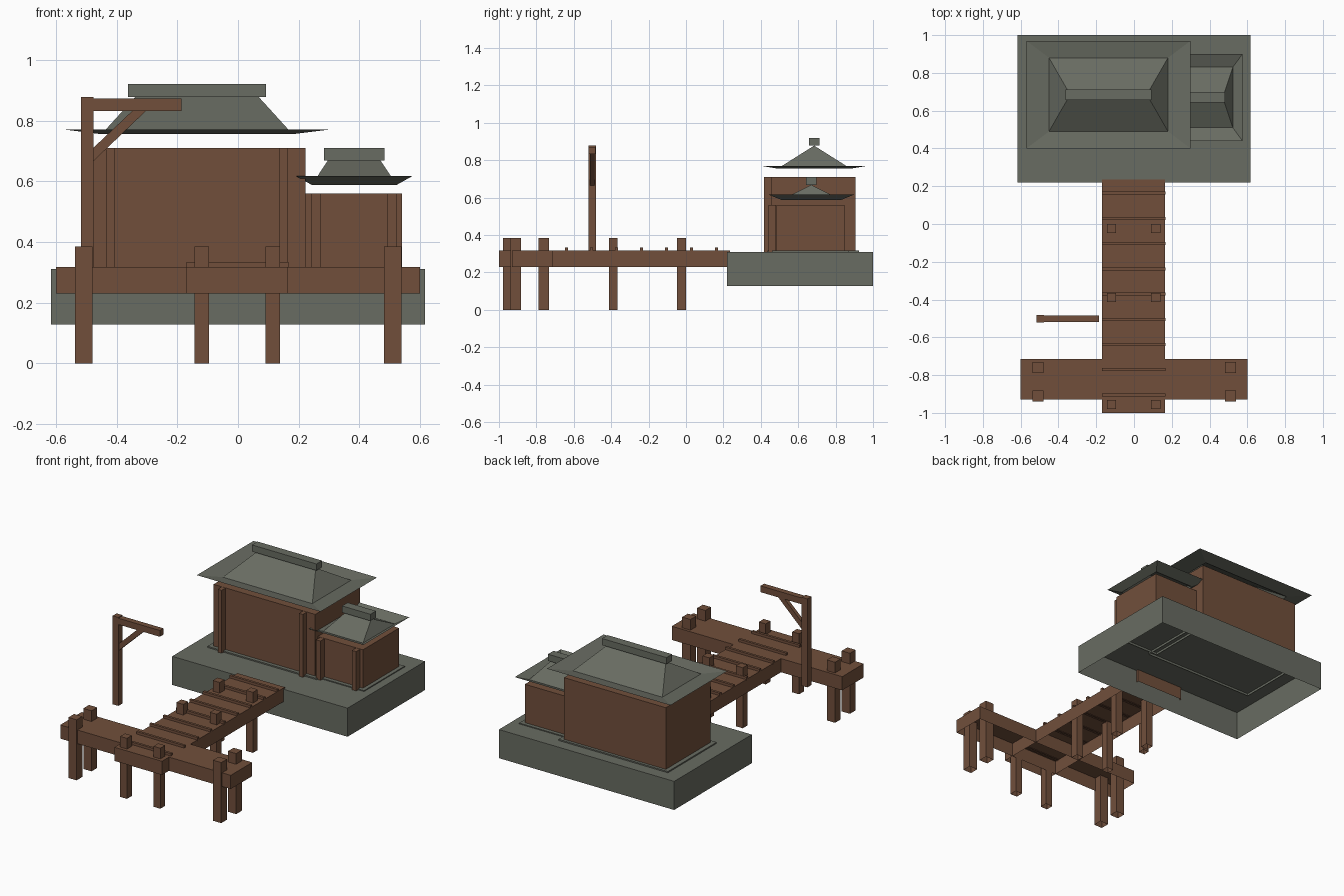
import bpy, bmesh

if "Cube" in bpy.data.objects:
    bpy.data.objects.remove(bpy.data.objects["Cube"])


def material(name, rgb):
    m = bpy.data.materials.new(name)
    m.diffuse_color = (*rgb, 1)
    m.use_nodes = True
    m.node_tree.nodes["Principled BSDF"].inputs["Base Color"].default_value = m.diffuse_color
    return m


WOOD = material("brown wood", (0.165, 0.078, 0.044))
STONE = material("grey stone", (0.140, 0.150, 0.122))


def finish(name, bm, mat):
    me = bpy.data.meshes.new(name)
    bm.to_mesh(me)
    bm.free()
    me.materials.append(mat)
    ob = bpy.data.objects.new(name, me)
    bpy.context.collection.objects.link(ob)
    return ob


def box(name, x, y, z, mat, open_bottom=True):
    """Box from (min, max) ranges, usually without its hidden bottom."""
    bm = bmesh.new()
    bmesh.ops.create_cube(bm, size=1)
    for v in bm.verts:
        v.co = [r[0] if c < 0 else r[1] for c, r in zip(v.co, (x, y, z))]
    bm.normal_update()
    if open_bottom:
        down = [f for f in bm.faces if f.normal.z < -0.5]
        bmesh.ops.delete(bm, geom=down, context='FACES_ONLY')
    return finish(name, bm, mat)


def around(c, w):
    return (c - w / 2, c + w / 2)


def roof(name, cx, cy, rim, eave, ridge, cap):
    """Hipped roof with upturned eaves; rim/eave = half x, half y, z."""
    bm = bmesh.new()
    rings = []
    for hx, hy, z in (rim, eave):
        rings.append([bm.verts.new((cx + sx * hx, cy + sy * hy, z))
                      for sx, sy in ((-1, -1), (1, -1), (1, 1), (-1, 1))])
    a, b = rings
    for i in range(4):
        j = (i + 1) % 4
        bm.faces.new((a[i], a[j], b[j], b[i]))
    left = bm.verts.new((cx - ridge[0], cy, ridge[1]))
    right = bm.verts.new((cx + ridge[0], cy, ridge[1]))
    bm.faces.new((b[0], b[1], right, left))
    bm.faces.new((b[1], b[2], right))
    bm.faces.new((b[2], b[3], left, right))
    bm.faces.new((b[3], b[0], left))
    finish(name, bm, STONE)
    hx, z0, z1 = cap
    box(name + "_ridge", around(cx, 2 * hx), around(cy, 0.056), (z0, z1), STONE)


# Stone base
box("foundation", (-0.617, 0.617), (0.22, 1.0), (0.128, 0.31), STONE)

# Main hall
box("hall_plinth", (-0.52, 0.25), (0.435, 0.925), (0.295, 0.318), STONE)
box("hall_walls", (-0.493, 0.223), (0.458, 0.907), (0.31, 0.71), WOOD)
for side in (-1, 1):
    box("hall_post", around(-0.135 + side * 0.286, 0.027), (0.417, 0.456),
        (0.31, 0.71), WOOD)
roof("hall_roof", -0.135, 0.685, (0.435, 0.285, 0.77), (0.315, 0.195, 0.755),
     (0.203, 0.878), (0.227, 0.878, 0.92))

# Side wing
box("wing_plinth", (0.21, 0.565), (0.46, 0.87), (0.295, 0.316), STONE)
box("wing_walls", (0.223, 0.541), (0.484, 0.847), (0.31, 0.56), WOOD)
for side in (-1, 1):
    box("wing_post", around(0.382 + side * 0.126, 0.031), (0.441, 0.481),
        (0.31, 0.56), WOOD)
roof("wing_roof", 0.383, 0.67, (0.192, 0.231, 0.617), (0.14, 0.16, 0.588),
     (0.087, 0.668), (0.1, 0.668, 0.71))

# Pier walkway and T-shaped head
DECK = (0.23, 0.317)
box("walkway", (-0.169, 0.165), (-1.0, 0.235), DECK, WOOD)
box("pier_head", (-0.6, 0.6), (-0.93, -0.714), DECK, WOOD)
for i in range(9):
    box("deck_batten", (-0.17, 0.166), around(0.163 - 0.1335 * i, 0.016),
        (0.312, 0.333), WOOD)

# Piles
for x in (-0.12, 0.115):
    for y in (-0.024, -0.389, -0.955):
        box("walkway_pile", around(x, 0.048), around(y, 0.048), (0, 0.385), WOOD)
for x in (-0.508, 0.51):
    for y in (-0.76, -0.91):
        box("head_pile", around(x, 0.058), around(y, 0.057), (0, 0.385), WOOD)

# Hoist: mast, arm and diagonal brace
box("hoist_mast", (-0.517, -0.477), (-0.522, -0.482), (0.315, 0.878), WOOD)
box("hoist_arm", (-0.48, -0.186), (-0.52, -0.484), (0.832, 0.872), WOOD, False)
bm = bmesh.new()
profile = ((-0.48, 0.663), (-0.3, 0.835), (-0.345, 0.835), (-0.48, 0.707))
face = bm.faces.new([bm.verts.new((x, -0.514, z)) for x, z in profile])
ext = bmesh.ops.extrude_face_region(bm, geom=[face])
for v in ext["geom"]:
    if isinstance(v, bmesh.types.BMVert):
        v.co.y = -0.49
bmesh.ops.recalc_face_normals(bm, faces=bm.faces)
finish("hoist_brace", bm, WOOD)
